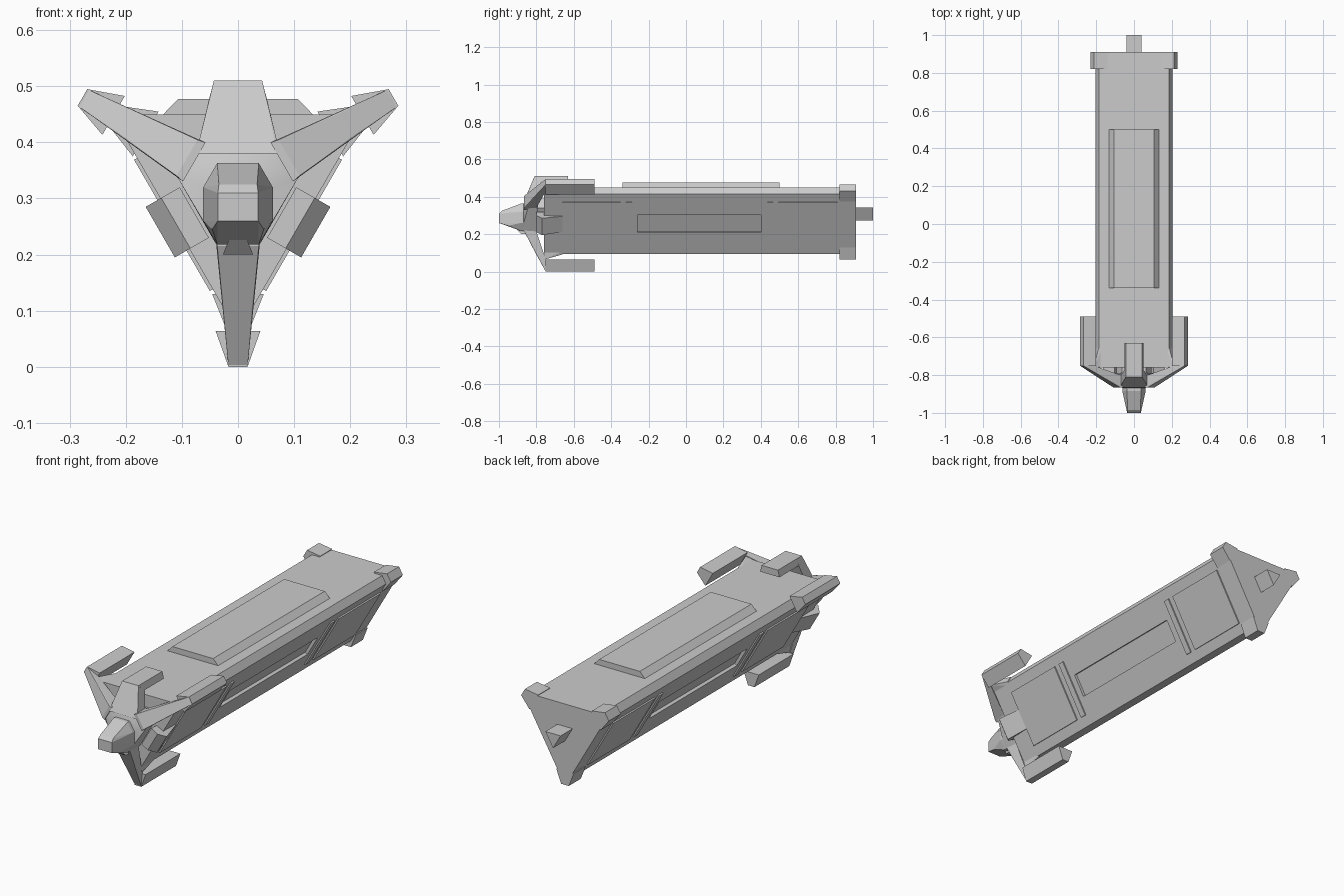
import bpy, bmesh, math
from mathutils import Vector

if "Cube" in bpy.data.objects:
    bpy.data.objects.remove(bpy.data.objects["Cube"])

CZ = 0.32                      # height of the long axis
CORNERS = (-90, 30, 150)       # directions of the three prism corners
SIDES = (-30, -150)            # directions of the two lower faces


def P(a, r, t, y):
    """Point r out from the axis in direction a, t sideways, y along."""
    a = math.radians(a)
    return Vector((r * math.cos(a) - t * math.sin(a), y,
                   CZ + r * math.sin(a) + t * math.cos(a)))


def hull(name, pts, smooth=False):
    """Convex solid around a handful of points."""
    bm = bmesh.new()
    for p in pts:
        bm.verts.new(p)
    res = bmesh.ops.convex_hull(bm, input=bm.verts)
    junk = [g for g in res["geom_interior"] if isinstance(g, bmesh.types.BMVert)]
    bmesh.ops.delete(bm, geom=junk, context='VERTS')
    bmesh.ops.dissolve_limit(bm, angle_limit=0.02, verts=bm.verts, edges=bm.edges)
    bmesh.ops.recalc_face_normals(bm, faces=bm.faces)
    me = bpy.data.meshes.new(name)
    bm.to_mesh(me)
    bm.free()
    ob = bpy.data.objects.new(name, me)
    bpy.context.collection.objects.link(ob)
    if smooth:
        for f in me.polygons:
            f.use_smooth = True
        bpy.context.view_layer.objects.active = ob
        ob.select_set(True)
        bpy.ops.object.shade_smooth_by_angle(angle=math.radians(30))
        ob.select_set(False)
    return ob


def wedge(name, a, stations):
    """Solid through (r, half width, y) edges in direction a."""
    return hull(name, [P(a, r, s * w, y) for r, w, y in stations for s in (-1, 1)])


def bar(name, a, r0, w0, r1, w1, y0, y1):
    """Trapezoid bar running along y."""
    return wedge(name, a, [(r, w, y) for y in (y0, y1) for r, w in ((r0, w0), (r1, w1))])


# triangular hull with cut corners
body = hull("main_body", [P(a, 0.225, t, y) for a in CORNERS
                          for t in (-0.02, 0.02) for y in (-0.76, 0.91)])
# raised roof panel
bar("roof_panel", 90, 0.125, 0.138, 0.157, 0.107, -0.34, 0.50)

# plates and long recess on the lower faces
for a in SIDES:
    for y0, y1 in ((-0.66, -0.35), (-0.32, -0.29), (0.435, 0.465), (0.495, 0.81)):
        bar("side_plate", a, 0.12, 0.135, 0.136, 0.135, y0, y1)
    cut = bar("recess_cutter", a, 0.116, 0.054, 0.15, 0.054, -0.26, 0.40)
    cut.hide_render = True
    cut.hide_viewport = True
    cut.display_type = 'WIRE'
    m = body.modifiers.new("recess", 'BOOLEAN')
    m.operation = 'DIFFERENCE'
    m.solver = 'EXACT'
    m.object = cut
    # sloped strut joining the front hub to the side
    wedge("side_strut", a, [(0.09, 0.052, -0.80), (0.128, 0.052, -0.80), (0.16, 0.052, -0.77),
                            (0.132, 0.048, -0.66), (0.09, 0.048, -0.70)])

for a in CORNERS:
    # rear corner pad and front corner wedge
    bar("rear_corner_pad", a, 0.19, 0.046, 0.255, 0.02, 0.82, 0.91)
    wedge("front_corner_wedge", a, [(0.21, 0.025, -0.76), (0.255, 0.018, -0.755),
                                    (0.228, 0.018, -0.66), (0.21, 0.025, -0.66)])
    # swept arm and its trailing foot
    wedge("front_arm", a, [(0.09, 0.04, -0.865), (0.105, 0.037, -0.865), (0.105, 0.037, -0.80),
                           (0.32, 0.017, -0.75), (0.22, 0.024, -0.805), (0.22, 0.024, -0.765),
                           (0.256, 0.022, -0.75)])
    bar("arm_foot", a, 0.256, 0.04, 0.32, 0.017, -0.752, -0.49)

# front hub, with its core reaching the body
octo = [(0.037, 0.363), (0.062, 0.32), (0.062, 0.26), (0.037, 0.218)]
ring = [Vector((s * x, -0.868, z)) for x, z in octo for s in (-1, 1)]
star = [P(a, 0.105, t, y) for a in CORNERS for t in (-0.037, 0.037) for y in (-0.845, -0.79)]
hull("front_hub", ring + star, True)
hull("hub_core", [P(a, 0.09, t, y) for a in CORNERS for t in (-0.03, 0.03) for y in (-0.80, -0.75)])

# blunt nose
tip = [Vector((s * x, y, z)) for x, y, z in
       ((0.036, -1.0, 0.31), (0.036, -1.0, 0.26), (0.034, -0.985, 0.325), (0.046, -0.95, 0.245))
       for s in (-1, 1)]
hull("nose", ring + [v + Vector((0, -0.03, 0)) * 0.5 for v in ring] + tip)
hull("nose_chin", [Vector((s * x, y, z)) for x, y, z in
                   ((0.015, -0.91, 0.23), (0.027, -0.88, 0.20), (0.027, -0.85, 0.20), (0.015, -0.85, 0.23))
                   for s in (-1, 1)])

# hooked fin over the front: rising plate, then a bar running back
wedge("top_hook_rise", 90, [(0.06, 0.07, -0.865), (0.08, 0.07, -0.855), (0.08, 0.07, -0.80),
                            (0.19, 0.043, -0.81), (0.155, 0.052, -0.775), (0.19, 0.043, -0.77)])
bar("top_hook_bar", 90, 0.158, 0.051, 0.19, 0.043, -0.80, -0.63)

# triangular tail stub
hull("tail_stub", [P(a, 0.046, 0, y) for a in CORNERS for y in (0.90, 1.0)])
